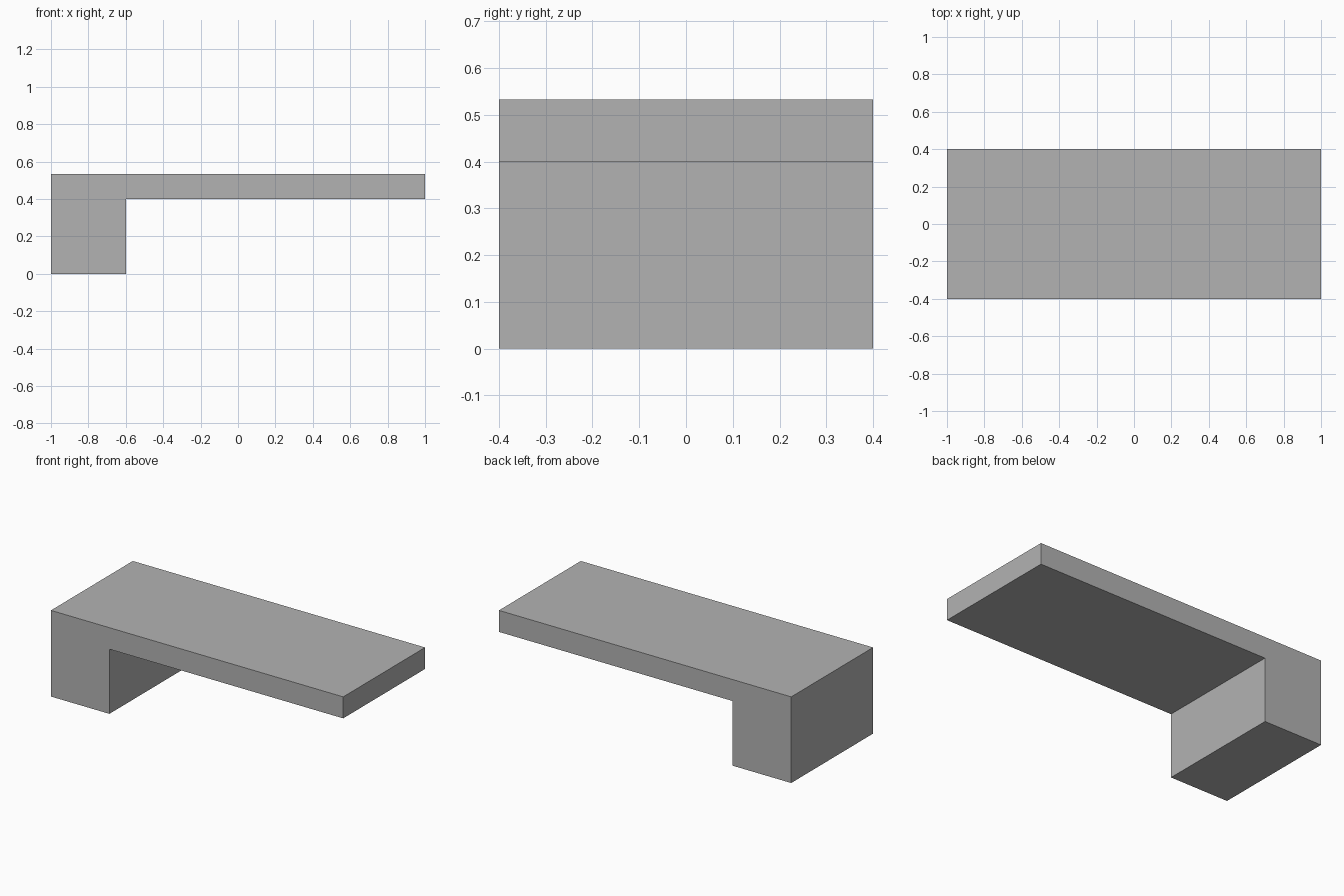
import bpy
import bmesh

if "Cube" in bpy.data.objects:
    bpy.data.objects.remove(bpy.data.objects["Cube"])

# Single flat grey
grey = bpy.data.materials.new("grey")
grey.diffuse_color = (0.45, 0.45, 0.45, 1.0)
grey.use_nodes = True
grey.node_tree.nodes["Principled BSDF"].inputs["Base Color"].default_value = grey.diffuse_color

# Side outline (x, z): thick foot at the left, thin slab reaching right
HALF_DEPTH = 0.4
TOP = 0.533
UNDERSIDE = 0.4
outline = [(-1, 0), (-0.6, 0), (-0.6, UNDERSIDE), (1, UNDERSIDE), (1, TOP), (-1, TOP)]

# Extrude the outline from front to back
bm = bmesh.new()
face = bm.faces.new([bm.verts.new((x, -HALF_DEPTH, z)) for x, z in outline])
result = bmesh.ops.extrude_face_region(bm, geom=[face])
moved = [v for v in result["geom"] if isinstance(v, bmesh.types.BMVert)]
bmesh.ops.translate(bm, verts=moved, vec=(0, 2 * HALF_DEPTH, 0))
bmesh.ops.recalc_face_normals(bm, faces=bm.faces)

mesh = bpy.data.meshes.new("cantilever_slab")
bm.to_mesh(mesh)
bm.free()
mesh.materials.append(grey)
slab = bpy.data.objects.new("cantilever_slab", mesh)
bpy.context.collection.objects.link(slab)
